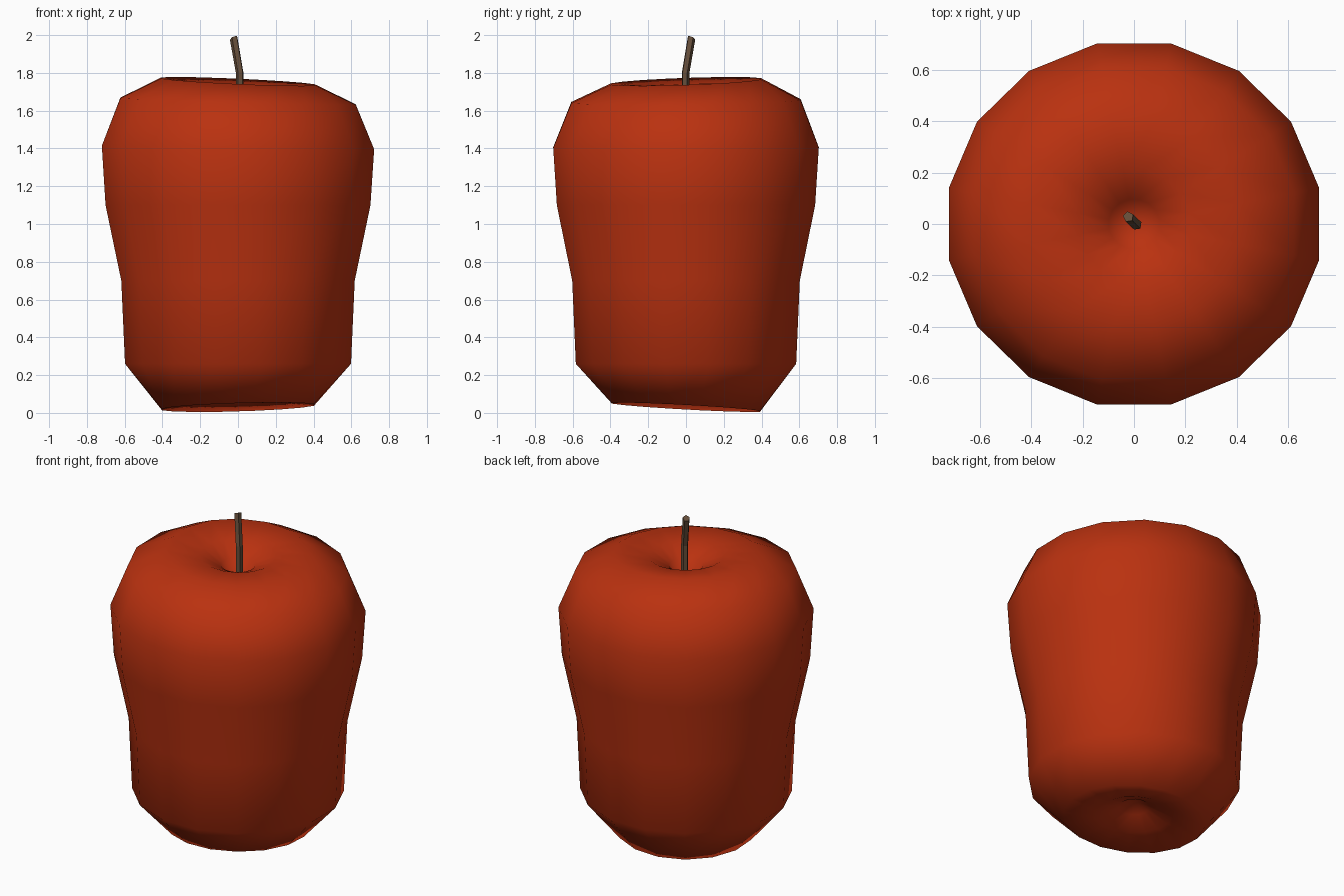
import bpy, bmesh, math

if "Cube" in bpy.data.objects:
    bpy.data.objects.remove(bpy.data.objects["Cube"])


def material(name, rgb):
    m = bpy.data.materials.new(name)
    m.diffuse_color = (*rgb, 1)
    m.use_nodes = True
    m.node_tree.nodes["Principled BSDF"].inputs["Base Color"].default_value = m.diffuse_color
    return m


def skin(name, rings, mat):
    """Skin a list of vertex rings, closing both ends with a face or a point."""
    bm = bmesh.new()
    loops = [[bm.verts.new(p) for p in ring] for ring in rings]
    for a, b in zip(loops, loops[1:]):
        n = max(len(a), len(b))
        for i in range(n):
            j = (i + 1) % n
            if len(a) == 1:
                bm.faces.new((a[0], b[j], b[i]))
            elif len(b) == 1:
                bm.faces.new((a[i], a[j], b[0]))
            else:
                bm.faces.new((a[i], a[j], b[j], b[i]))
    for end in (loops[0], loops[-1]):
        if len(end) > 2:
            bm.faces.new(end)
    bmesh.ops.recalc_face_normals(bm, faces=bm.faces)
    me = bpy.data.meshes.new(name)
    bm.to_mesh(me)
    bm.free()
    me.materials.append(mat)
    ob = bpy.data.objects.new(name, me)
    bpy.context.collection.objects.link(ob)
    return ob


red = material("apple_red", (0.49, 0.031, 0.005))
brown = material("stem_brown", (0.13, 0.075, 0.042))

# Apple body: radius, height, tilt along x, tilt along y
SIDES = 16
profile = [
    (0, 0.17, 0, 0), (0.09, 0.11, 0, 0), (0.22, 0.06, -0.01, -0.03),
    (0.41, 0.03, 0.03, -0.055), (0.61, 0.26, 0, 0), (0.63, 0.70, 0, 0),
    (0.715, 1.10, 0, 0), (0.735, 1.405, -0.013, 0),
    (0.635, 1.65, -0.028, 0.012), (0.415, 1.755, -0.045, 0.035),
    (0.22, 1.735, -0.03, 0.02), (0.10, 1.675, 0, 0), (0, 1.55, 0, 0),
]
rings = []
for r, z, tx, ty in profile:
    ring = []
    for i in range(SIDES if r else 1):
        a = 2 * math.pi * (i + 0.5) / SIDES
        x, y = r * math.cos(a), r * math.sin(a) * 0.975
        ring.append((x, y, z + tx * x + ty * y))
    rings.append(ring)
body = skin("apple_body", rings, red)
body.data.shade_smooth()

# Stem: bent five-sided rod with a slanted tip
path = [(0.01, -0.003, 1.54, 0), (0.01, -0.003, 1.80, 0.1),
        (-0.022, 0.028, 1.985, 0.4)]
rings = []
for cx, cy, cz, slant in path:
    ring = []
    for i in range(5):
        a = 2 * math.pi * i / 5 - math.pi / 4
        x, y = 0.021 * math.cos(a), 0.021 * math.sin(a)
        ring.append((cx + x, cy + y, cz + slant * (x - y)))
    rings.append(ring)
skin("stem", rings, brown)
